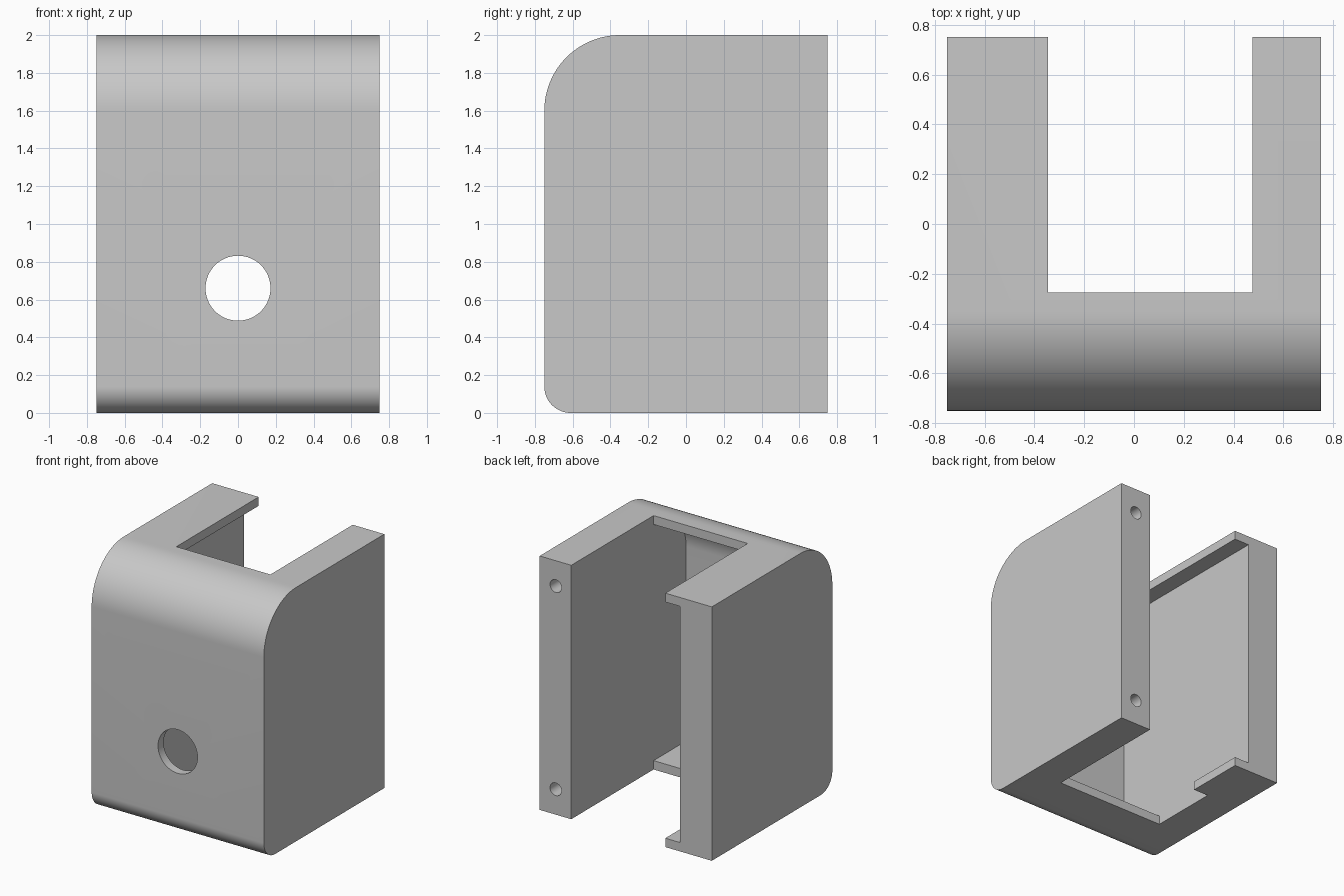
import bpy, bmesh, math
from mathutils import Matrix, Vector

cube = bpy.data.objects.get("Cube")
if cube:
    bpy.data.objects.remove(cube, do_unlink=True)

# One plain grey material
grey = bpy.data.materials.new("light grey")
grey.use_nodes = True
colour = (0.58, 0.58, 0.58, 1)
grey.diffuse_color = colour
grey.node_tree.nodes["Principled BSDF"].inputs["Base Color"].default_value = colour

HALF = 0.75      # half width and depth
HEIGHT = 2.0
SHEET = 0.07     # thin wall and lip thickness
INNER = 0.475    # inner face of the side walls
LIP = -0.275     # edge of the front lips
FLANGE = -0.345  # edge of the side flanges


def finish(bm, name):
    bmesh.ops.recalc_face_normals(bm, faces=bm.faces)
    mesh = bpy.data.meshes.new(name)
    bm.to_mesh(mesh)
    bm.free()
    obj = bpy.data.objects.new(name, mesh)
    bpy.context.collection.objects.link(obj)
    return obj


def rounded_prism(name, half_x, y0, y1, z0, z1, r_top, r_bottom, steps=24):
    """Side profile with rounded front corners, extruded along x."""
    outline = [(y1, z0), (y1, z1)]
    for cz, r, start in ((z1 - r_top, r_top, 90), (z0 + r_bottom, r_bottom, 180)):
        for i in range(steps + 1):
            a = math.radians(start + 90 * i / steps)
            outline.append((y0 + r + r * math.cos(a), cz + r * math.sin(a)))
    bm = bmesh.new()
    face = bm.faces.new([bm.verts.new((-half_x, y, z)) for y, z in outline])
    new = bmesh.ops.extrude_face_region(bm, geom=[face])["geom"]
    bmesh.ops.translate(bm, vec=(2 * half_x, 0, 0),
                        verts=[v for v in new if isinstance(v, bmesh.types.BMVert)])
    return finish(bm, name)


def box(name, low, high):
    low, high = Vector(low), Vector(high)
    bm = bmesh.new()
    bmesh.ops.create_cube(bm, size=1, matrix=Matrix.Translation((low + high) / 2)
                          @ Matrix.Diagonal((*(high - low), 1)))
    return finish(bm, name)


def hole(name, x, y, z, radius, depth, sides):
    """Cylinder along y, centred on the given point."""
    bm = bmesh.new()
    bmesh.ops.create_cone(bm, cap_ends=True, segments=sides, radius1=radius,
                          radius2=radius, depth=depth,
                          matrix=Matrix.Translation((x, y, z))
                          @ Matrix.Rotation(math.pi / 2, 4, "X"))
    return finish(bm, name)


# Outer housing
housing = rounded_prism("housing", HALF, -HALF, HALF, 0, HEIGHT, 0.4, 0.14)
housing.data.materials.append(grey)

cutters = [
    # Cavity, open at the back
    rounded_prism("cavity_cutter", INNER, SHEET - HALF, 1, SHEET, HEIGHT - SHEET,
                  0.4 - SHEET, 0.14 - SHEET),
    # Openings in the top and bottom
    box("top_opening_cutter", (FLANGE, LIP, 1.7), (INNER, 1, 2.2)),
    box("bottom_opening_cutter", (FLANGE, LIP, -0.2), (INNER, 1, 0.3)),
    # Gap in the bottom flange
    box("flange_gap_cutter", (-INNER, LIP, -0.2), (-0.3, 0.28, 0.3)),
    # Round hole in the front
    hole("front_hole_cutter", 0, -HALF, 0.66, 0.172, 0.4, 64),
]
# Screw holes in the back of one wall
for z in (0.2, 1.8):
    cutters.append(hole("screw_hole_cutter", 0.61, HALF, z, 0.05, 0.6, 32))

# Cut the housing
bpy.ops.object.select_all(action="DESELECT")
housing.select_set(True)
bpy.context.view_layer.objects.active = housing
for cutter in cutters:
    cutter.hide_render = True
    cutter.data.materials.append(grey)
    mod = housing.modifiers.new(cutter.name, "BOOLEAN")
    mod.operation = "DIFFERENCE"
    mod.solver = "EXACT"
    mod.object = cutter
    bpy.ops.object.modifier_apply(modifier=mod.name)
    bpy.data.objects.remove(cutter, do_unlink=True)

bpy.ops.object.shade_smooth_by_angle(angle=math.radians(30))
